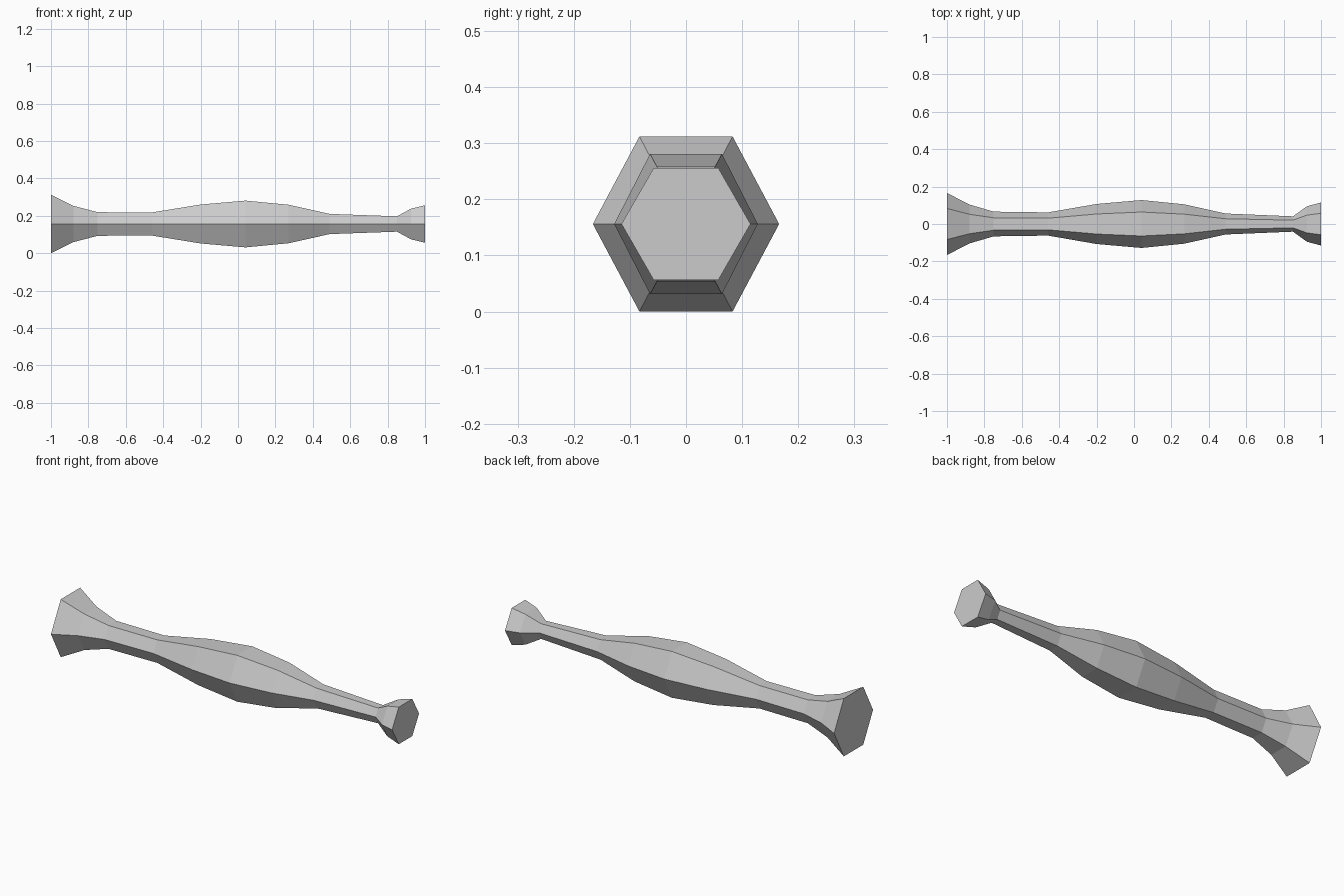
import bpy, bmesh
from math import cos, sin, tau

cube = bpy.data.objects.get("Cube")
if cube:
    bpy.data.objects.remove(cube)

SIDES = 6
AXIS_Z = 0.156

# Handle profile: position along x, half width in y, half height in z
RINGS = [
    (-1.0, 0.166, 0.156),
    (-0.88, 0.104, 0.097),
    (-0.75, 0.066, 0.063),
    (-0.46, 0.062, 0.062),
    (-0.20, 0.107, 0.104),
    (0.04, 0.128, 0.125),
    (0.27, 0.105, 0.103),
    (0.49, 0.056, 0.054),
    (0.85, 0.041, 0.041),
    (0.925, 0.095, 0.082),
    (1.0, 0.115, 0.100),
]


def flat_material(name, color):
    mat = bpy.data.materials.new(name)
    mat.use_nodes = True
    mat.diffuse_color = color
    mat.node_tree.nodes["Principled BSDF"].inputs["Base Color"].default_value = color
    return mat


def hex_ring(bm, x, half_width, half_height):
    # Corners point sideways, flats face up and down
    scale_z = half_height / sin(tau / SIDES)
    return [bm.verts.new((x, half_width * cos(tau * i / SIDES),
                          AXIS_Z + scale_z * sin(tau * i / SIDES)))
            for i in range(SIDES)]


# Six-sided handle lofted through the rings, closed at both ends
bm = bmesh.new()
loops = [hex_ring(bm, *ring) for ring in RINGS]
for a, b in zip(loops, loops[1:]):
    for i in range(SIDES):
        j = (i + 1) % SIDES
        bm.faces.new((a[i], a[j], b[j], b[i]))
bm.faces.new(loops[0])
bm.faces.new(loops[-1])
bmesh.ops.recalc_face_normals(bm, faces=bm.faces)

mesh = bpy.data.meshes.new("handle")
bm.to_mesh(mesh)
bm.free()
handle = bpy.data.objects.new("handle", mesh)
bpy.context.collection.objects.link(handle)
mesh.materials.append(flat_material("light grey", (0.6, 0.6, 0.6, 1.0)))
